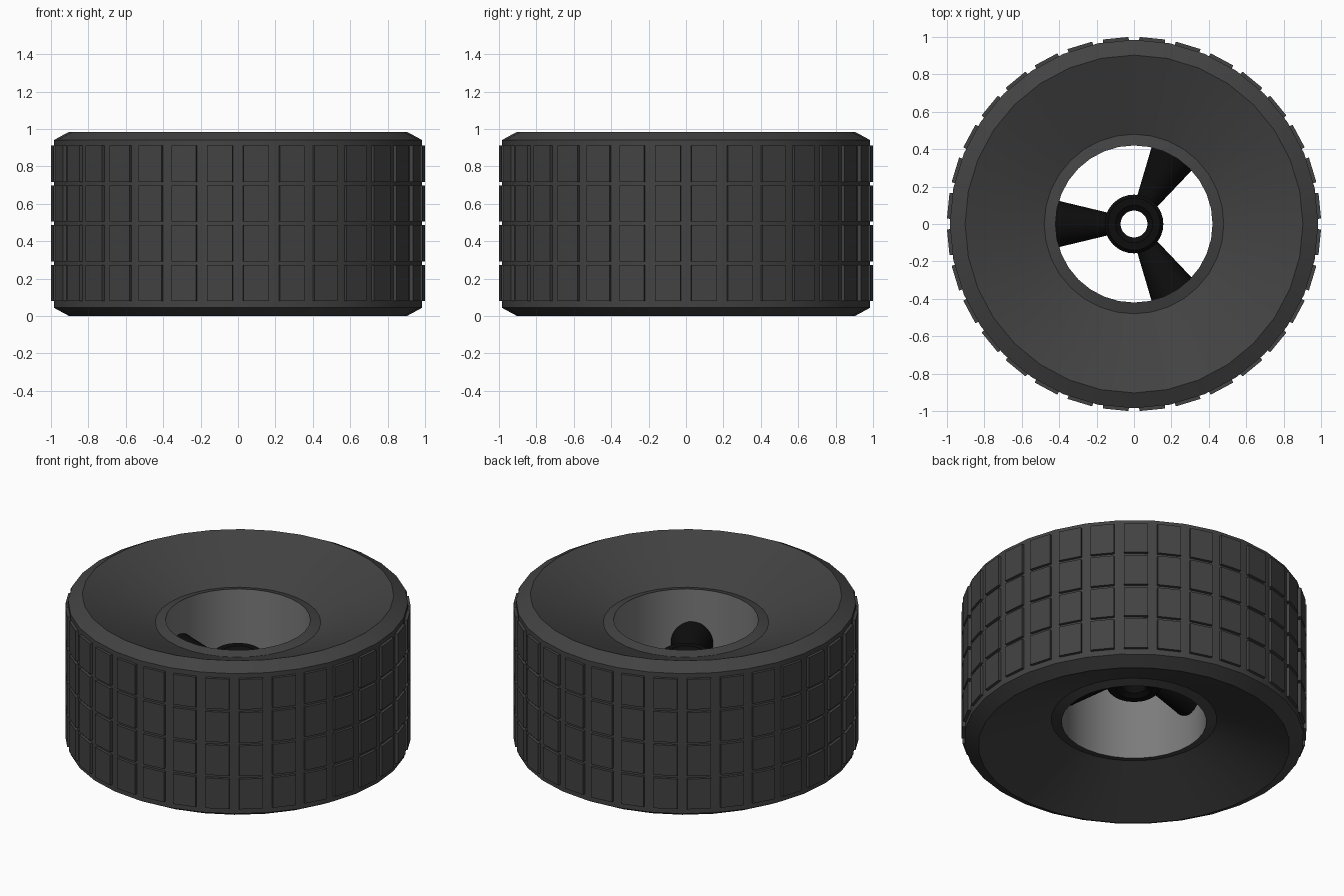
import bpy, bmesh, math
from mathutils import Matrix, Vector

SIDES = 32
MID = 0.4925

if "Cube" in bpy.data.objects:
    bpy.data.objects.remove(bpy.data.objects["Cube"], do_unlink=True)


def material(name, value):
    mat = bpy.data.materials.new(name)
    mat.use_nodes = True
    colour = (value, value, value, 1)
    mat.diffuse_color = colour
    mat.node_tree.nodes["Principled BSDF"].inputs["Base Color"].default_value = colour
    return mat


rubber = material("dark rubber", 0.055)
grey = material("rim grey", 0.2)
black = material("spoke black", 0.004)


def finish(bm, name, mats, smooth=True):
    bmesh.ops.recalc_face_normals(bm, faces=bm.faces)
    mesh = bpy.data.meshes.new(name)
    bm.to_mesh(mesh)
    bm.free()
    obj = bpy.data.objects.new(name, mesh)
    bpy.context.collection.objects.link(obj)
    for mat in mats:
        mesh.materials.append(mat)
    if smooth:
        bpy.ops.object.select_all(action="DESELECT")
        obj.select_set(True)
        bpy.context.view_layer.objects.active = obj
        bpy.ops.object.shade_smooth_by_angle(angle=math.radians(30))
    return obj


def revolve(upper, sides=SIDES):
    """Spin a half profile of (radius, height above middle), mirrored below the middle."""
    profile = upper + [(r, -h) for r, h in reversed(upper)]
    bm = bmesh.new()
    rings = []
    for r, h in profile:
        angles = [math.tau * i / sides for i in range(sides)]
        rings.append([bm.verts.new((r * math.cos(a), r * math.sin(a), MID + h)) for a in angles])
    for k, ring in enumerate(rings):
        after = rings[(k + 1) % len(rings)]
        for i in range(sides):
            j = (i + 1) % sides
            bm.faces.new((ring[i], ring[j], after[j], after[i]))
    return bm


# Tyre body with dished sidewalls; the bore is the grey rim
bm = revolve([(0.42, 0.335), (0.48, 0.318), (0.903, MID), (0.985, 0.448)])
for face in bm.faces:
    if all(v.co.xy.length < 0.43 for v in face.verts):
        face.material_index = 1
finish(bm, "tyre", [rubber, grey])

# Tread blocks: four rows, one block on each side of the tyre
bm = bmesh.new()
for row in range(4):
    z = MID + 0.003 + (row - 1.5) * 0.2125
    for i in range(SIDES):
        turn = Matrix.Rotation(math.tau * (i + 0.5) / SIDES, 4, "Z")
        place = Matrix.Translation((0.978, 0, z)) @ Matrix.Diagonal((0.04, 0.138, 0.193, 1))
        bmesh.ops.create_cube(bm, size=1, matrix=turn @ place)
finish(bm, "tread_blocks", [rubber], smooth=False)

# Hub ring with a bored centre and softened edges
finish(revolve([(0.072, 0.1), (0.1, 0.12), (0.14, 0.12), (0.157, 0.1)]), "hub", [black])

# Three round spokes widening toward the rim
for n in range(3):
    bm = bmesh.new()
    turn = Matrix.Rotation(math.pi + n * math.tau / 3, 4, "Z")
    lie = Matrix.Translation((0.268, 0, MID)) @ Matrix.Rotation(math.pi / 2, 4, "Y")
    bmesh.ops.create_cone(bm, cap_ends=True, segments=SIDES, radius1=0.055, radius2=0.128,
                          depth=0.304, matrix=turn @ lie)
    finish(bm, f"spoke_{n + 1}", [black])
